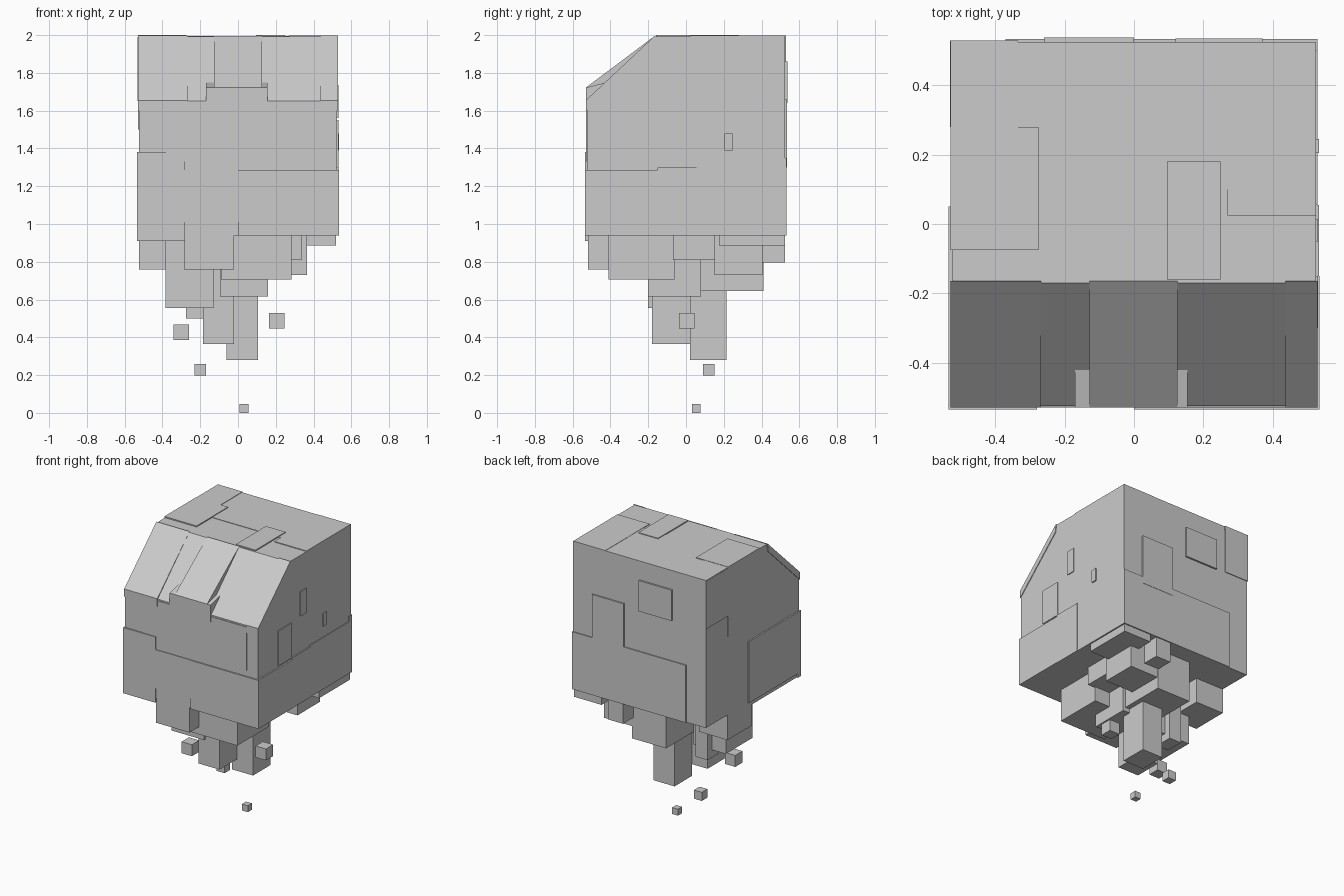
import bpy


def mesh(name, verts, faces):
    me = bpy.data.meshes.new(name)
    me.from_pydata(verts, [], faces)
    me.update()
    ob = bpy.data.objects.new(name, me)
    bpy.context.collection.objects.link(ob)
    return ob


def prism(name, x0, x1, profile):
    """Extrude a (y, z) profile, counter-clockwise seen from +x, along x."""
    n = len(profile)
    verts = [(x, y, z) for x in (x0, x1) for y, z in profile]
    faces = [tuple(range(n - 1, -1, -1)), tuple(range(n, 2 * n))]
    faces += [(i, (i + 1) % n, n + (i + 1) % n, n + i) for i in range(n)]
    return mesh(name, verts, faces)


def box(name, x0, x1, y0, y1, z0, z1):
    return prism(name, x0, x1, [(y0, z0), (y1, z0), (y1, z1), (y0, z1)])


# Main block with chamfered front top edge
prism("main_block", -0.525, 0.525,
      [(-0.525, 0.94), (0.525, 0.94), (0.525, 1.992), (-0.17, 1.992), (-0.525, 1.65)])

# Raised centre wedge on the chamfer and its shallow base
prism("centre_wedge", -0.128, 0.126,
      [(-0.53, 1.6), (-0.17, 1.9), (-0.165, 1.996), (-0.53, 1.722)])
prism("wedge_base", -0.17, 0.155,
      [(-0.53, 1.6), (-0.4, 1.7), (-0.4, 1.755), (-0.53, 1.722)])

# Thin plates on the chamfer
for i, (x0, x1) in enumerate([(-0.53, -0.268), (0.437, 0.53)]):
    prism(f"chamfer_plate_{i}", x0, x1,
          [(-0.53, 1.6), (-0.17, 1.94), (-0.165, 1.997), (-0.53, 1.655)])

# Front plates
for i, (x0, x1, z0, z1, y) in enumerate([
        (-0.535, -0.28, 0.91, 1.38, -0.535),
        (0.0, 0.535, 0.94, 1.287, -0.535),
        (-0.285, 0.0, 1.01, 1.287, -0.53),
        (-0.38, 0.437, 1.33, 1.64, -0.529)]):
    box(f"front_plate_{i}", x0, x1, y, -0.5, z0, z1)

# Right side plates
for i, (y0, y1, z0, z1, x) in enumerate([
        (-0.535, -0.15, 0.94, 1.287, 0.535),
        (-0.15, 0.055, 0.94, 1.3, 0.533),
        (0.055, 0.53, 0.94, 1.31, 0.53),
        (-0.05, 0.015, 1.56, 1.735, 0.531),
        (-0.3, -0.15, 1.3, 1.55, 0.531),
        (0.205, 0.245, 1.39, 1.48, 0.534)]):
    box(f"right_plate_{i}", 0.5, x, y0, y1, z0, z1)

# Left side plates
for i, (y0, y1, z0, z1, x) in enumerate([
        (-0.53, 0.05, 0.94, 1.38, -0.535),
        (0.28, 0.53, 1.65, 1.99, -0.531),
        (-0.07, 0.28, 1.5, 1.99, -0.529)]):
    box(f"left_plate_{i}", x, -0.5, y0, y1, z0, z1)

# Back plates
for i, (x0, x1, z0, z1, y) in enumerate([
        (-0.37, 0.53, 0.94, 1.35, 0.533),
        (0.12, 0.37, 1.3, 1.66, 0.535),
        (-0.26, 0.0, 1.64, 1.86, 0.538),
        (-0.53, -0.34, 1.65, 1.99, 0.53)]):
    box(f"back_plate_{i}", x0, x1, 0.5, y, z0, z1)

# Top plates
for i, (x0, x1, y0, y1, z) in enumerate([
        (-0.53, -0.335, 0.28, 0.53, 1.998),
        (-0.53, -0.275, -0.075, 0.28, 2.0),
        (-0.335, 0.28, 0.1, 0.525, 1.995),
        (0.095, 0.25, -0.16, 0.18, 2.0),
        (0.27, 0.525, 0.025, 0.525, 1.997)]):
    box(f"top_plate_{i}", x0, x1, y0, y1, 1.97, z)

# Broken underside: hanging blocks (x0, x1, y0, y1, bottom)
for i, (x0, x1, y0, y1, z0) in enumerate([
        (-0.285, -0.02, -0.52, -0.3, 0.76),
        (-0.525, -0.3, 0.01, 0.28, 0.76),
        (-0.09, 0.282, -0.41, -0.06, 0.705),
        (-0.385, -0.13, -0.2, 0.1, 0.555),
        (-0.275, -0.18, 0.02, 0.15, 0.50),
        (-0.185, -0.02, -0.18, 0.02, 0.365),
        (-0.06, 0.105, 0.02, 0.215, 0.28),
        (-0.095, 0.16, -0.2, 0.08, 0.615),
        (-0.13, 0.14, 0.08, 0.41, 0.645),
        (0.1, 0.365, 0.15, 0.405, 0.73),
        (0.1, 0.335, -0.07, 0.15, 0.81),
        (0.3, 0.52, 0.175, 0.525, 0.885),
        (0.13, 0.25, 0.38, 0.525, 0.795),
        (-0.525, -0.285, -0.525, 0.05, 0.91)]):
    box(f"hanging_block_{i}", x0, x1, y0, y1, z0, 0.96)

# Loose floating cubes
for i, (x, y, z, r) in enumerate([
        (0.205, 0.005, 0.488, 0.041), (-0.3, -0.11, 0.427, 0.041),
        (-0.2, 0.12, 0.228, 0.031), (0.032, 0.055, 0.023, 0.023)]):
    box(f"floating_cube_{i}", x - r, x + r, y - r, y + r, z - r, z + r)
